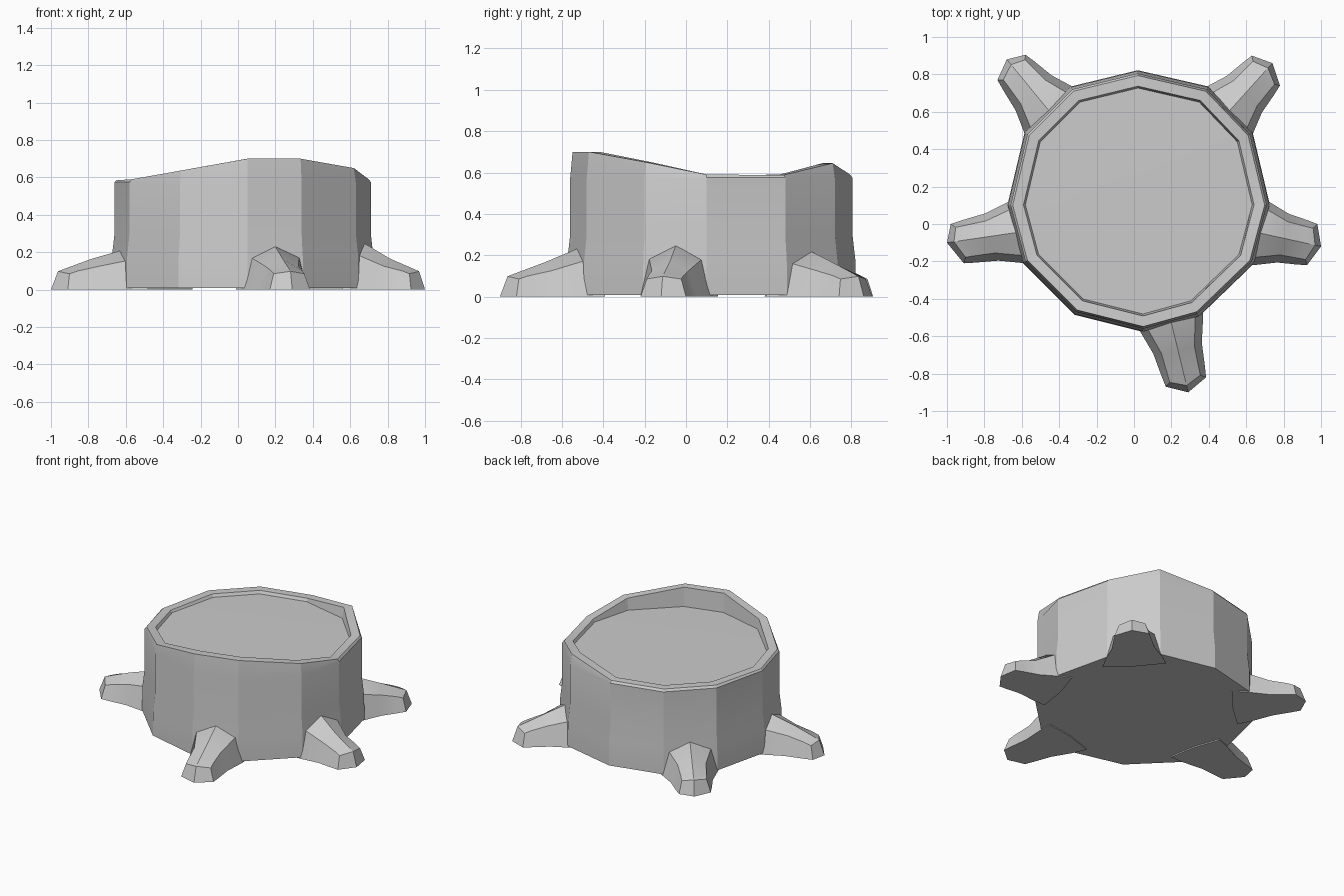
import bpy, bmesh, math
from mathutils import Vector

if "Cube" in bpy.data.objects:
    bpy.data.objects.remove(bpy.data.objects["Cube"])


def make_object(name, bm, angle):
    bmesh.ops.recalc_face_normals(bm, faces=bm.faces)
    mesh = bpy.data.meshes.new(name)
    bm.to_mesh(mesh)
    bm.free()
    ob = bpy.data.objects.new(name, mesh)
    bpy.context.collection.objects.link(ob)
    bpy.ops.object.select_all(action='DESELECT')
    ob.select_set(True)
    bpy.context.view_layer.objects.active = ob
    bpy.ops.object.shade_smooth_by_angle(angle=math.radians(angle))
    return ob


def bridge(bm, a, b):
    n = len(a)
    for i in range(n):
        j = (i + 1) % n
        bm.faces.new((a[i], a[j], b[j], b[i]))


# Trunk outline: x, y and height of the broken rim at each corner
OUTLINE = [(0.02, 0.805, 0.59), (-0.33, 0.72, 0.59), (-0.57, 0.48, 0.59),
           (-0.66, 0.10, 0.585), (-0.58, -0.20, 0.59), (-0.31, -0.47, 0.637),
           (0.05, -0.56, 0.70), (0.34, -0.48, 0.70), (0.63, -0.20, 0.65),
           (0.71, 0.10, 0.59), (0.62, 0.48, 0.588), (0.39, 0.72, 0.645)]
CENTRE = Vector((0.03, 0.125))


def trunk_ring(bm, scale, z=None):
    ring = []
    for x, y, top in OUTLINE:
        p = CENTRE + (Vector((x, y)) - CENTRE) * scale
        ring.append(bm.verts.new((p.x, p.y, top if z is None else z)))
    return ring


# Trunk: flared foot, straight bark, uneven rim and recessed cut face
bm = bmesh.new()
rings = [trunk_ring(bm, s, z) for s, z in
         [(1.025, 0.008), (1.02, 0.18), (1.0, 0.30), (1.0, 0.575),
          (0.983, None), (0.90, None), (0.885, 0.57)]]
for a, b in zip(rings, rings[1:]):
    bridge(bm, a, b)
bm.faces.new(rings[0])
hub = bm.verts.new((CENTRE.x, CENTRE.y, 0.575))
top = rings[-1]
for i in range(len(top)):
    bm.faces.new((top[i], top[(i + 1) % len(top)], hub))
make_object("stump_trunk", bm, 20)


# Root: sections lofted from the two wall points out to a three-point tip
def root(name, wall_l, wall_r, tip_l, tip_m, tip_r, h):
    wl, wr, tl, tm, tr = (Vector(p) for p in (wall_l, wall_r, tip_l, tip_m, tip_r))
    wm = (wl + wr) / 2
    bm = bmesh.new()
    sections = []
    # along at ground, along at top, pinch, top width, shoulder z, ridge z
    for t, u, pinch, w, zs, zp in [(-0.3, -0.3, 1.0, 0.72, h * 0.78, h),
                                   (0.0, 0.0, 1.0, 0.75, h * 0.74, h),
                                   (0.42, 0.42, 0.9, 0.68, 0.125, 0.165),
                                   (0.80, 0.76, 0.97, 0.70, 0.10, 0.118),
                                   (1.0, 0.90, 1.0, 0.72, 0.085, 0.098)]:
        def point(a, b, k, f):
            mid = wm.lerp(tm, k)
            return mid + (a.lerp(b, k) - mid) * f
        pts = [(point(wl, tl, t, pinch), 0), (point(wl, tl, u, pinch * w), zs),
               (wm.lerp(tm, u), zp), (point(wr, tr, u, pinch * w), zs),
               (point(wr, tr, t, pinch), 0), (wm.lerp(tm, t), 0)]
        sections.append([bm.verts.new((p.x, p.y, z)) for p, z in pts])
    for a, b in zip(sections, sections[1:]):
        bridge(bm, a, b)
    for s in (sections[0], sections[-1]):
        bm.faces.new((s[0], s[1], s[2], s[5]))
        bm.faces.new((s[5], s[2], s[3], s[4]))
    make_object(name, bm, 25)


root("root_front", (0.03, -0.57), (0.37, -0.49), (0.17, -0.87), (0.29, -0.90), (0.385, -0.82), 0.23)
root("root_right", (0.64, -0.22), (0.72, 0.12), (0.925, -0.22), (1.0, -0.12), (0.98, 0.0), 0.245)
root("root_back_right", (0.63, 0.47), (0.38, 0.73), (0.78, 0.74), (0.74, 0.86), (0.63, 0.90), 0.22)
root("root_back_left", (-0.32, 0.73), (-0.58, 0.47), (-0.58, 0.905), (-0.68, 0.88), (-0.73, 0.77), 0.22)
root("root_left", (-0.67, 0.12), (-0.58, -0.21), (-0.98, 0.0), (-1.0, -0.10), (-0.91, -0.21), 0.21)
